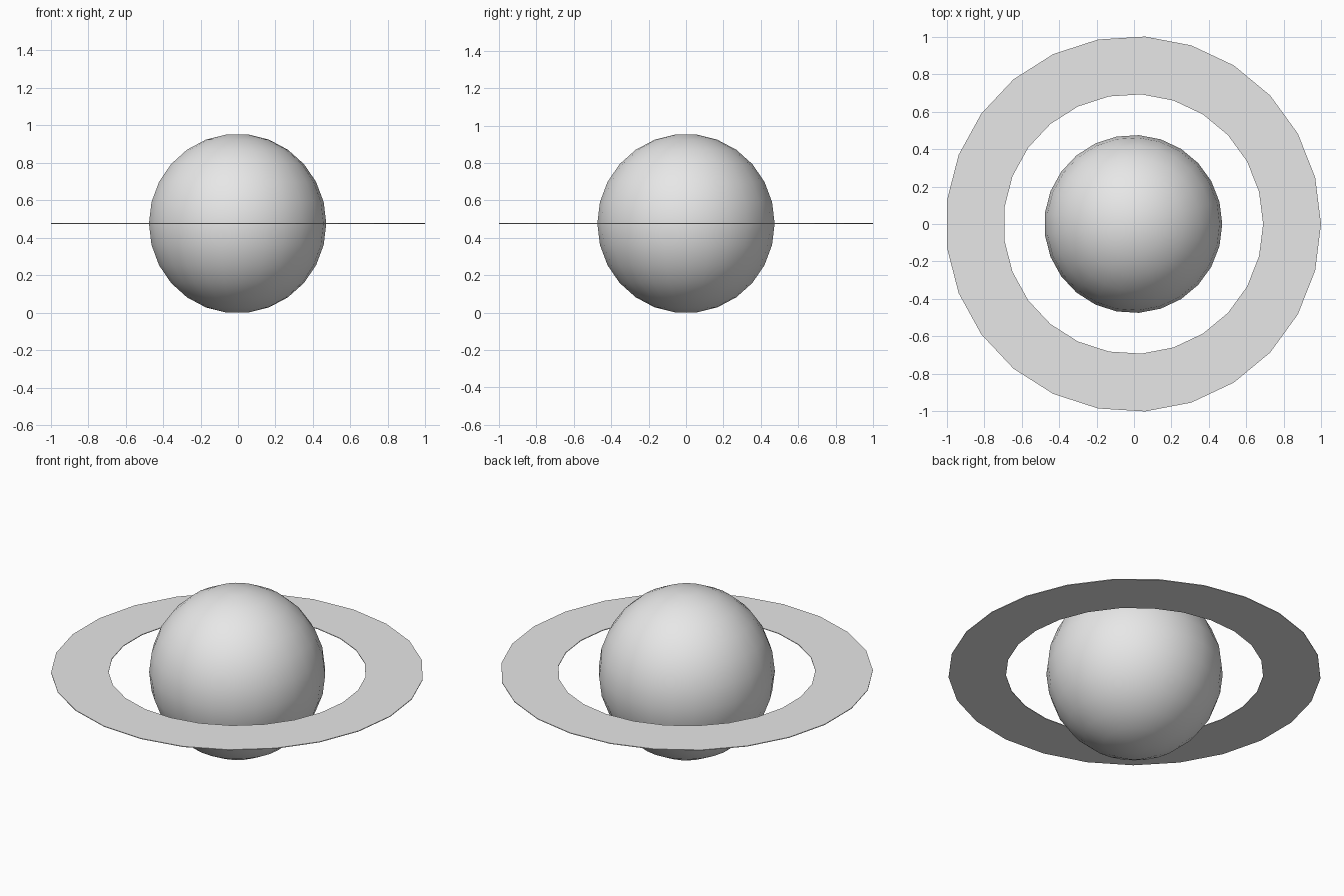
import bpy
import bmesh
from math import pi, sin, cos
from mathutils import Matrix

SIDES = 25        # steps around the vertical axis
ROWS = 13         # steps from pole to pole of the globe
CENTRE = (-0.004, 0, 0.476)

cube = bpy.data.objects.get("Cube")
if cube:
    bpy.data.objects.remove(cube, do_unlink=True)

grey = bpy.data.materials.new("plain_grey")
grey.use_nodes = True
grey.diffuse_color = (0.8, 0.8, 0.8, 1)
grey.node_tree.nodes["Principled BSDF"].inputs["Base Color"].default_value = (0.8, 0.8, 0.8, 1)


def lathe(name, profile, closed):
    """Spin (radius, height) points around z; cap the ends of an open profile."""
    bm = bmesh.new()
    verts = [bm.verts.new((r, 0, z)) for r, z in profile]
    edges = [bm.edges.new(pair) for pair in zip(verts, verts[1:])]
    if closed:
        edges.append(bm.edges.new((verts[-1], verts[0])))
    bmesh.ops.spin(bm, geom=verts + edges, cent=(0, 0, 0), axis=(0, 0, 1),
                   angle=2 * pi, steps=SIDES, use_merge=False)
    bmesh.ops.remove_doubles(bm, verts=bm.verts[:], dist=0.0005)
    if not closed:
        bmesh.ops.holes_fill(bm, edges=[e for e in bm.edges if e.is_boundary], sides=SIDES)
    bmesh.ops.recalc_face_normals(bm, faces=bm.faces[:])
    bmesh.ops.transform(bm, matrix=Matrix.Translation(CENTRE), verts=bm.verts[:])
    mesh = bpy.data.meshes.new(name)
    bm.to_mesh(mesh)
    bm.free()
    mesh.materials.append(grey)
    obj = bpy.data.objects.new(name, mesh)
    bpy.context.collection.objects.link(obj)
    return obj


# Globe: rows offset by half a step, leaving a small flat cap at each pole
angles = [pi * (i + 0.5) / ROWS for i in range(ROWS)]
globe = lathe("globe", [(0.475 * sin(a), 0.479 * cos(a)) for a in angles], False)
globe.data.shade_smooth()

# Ring: thin flat band around the equator
inner, outer, half = 0.693, 1.002, 0.002
lathe("ring", [(inner, -half), (outer, -half), (outer, half), (inner, half)], True)
